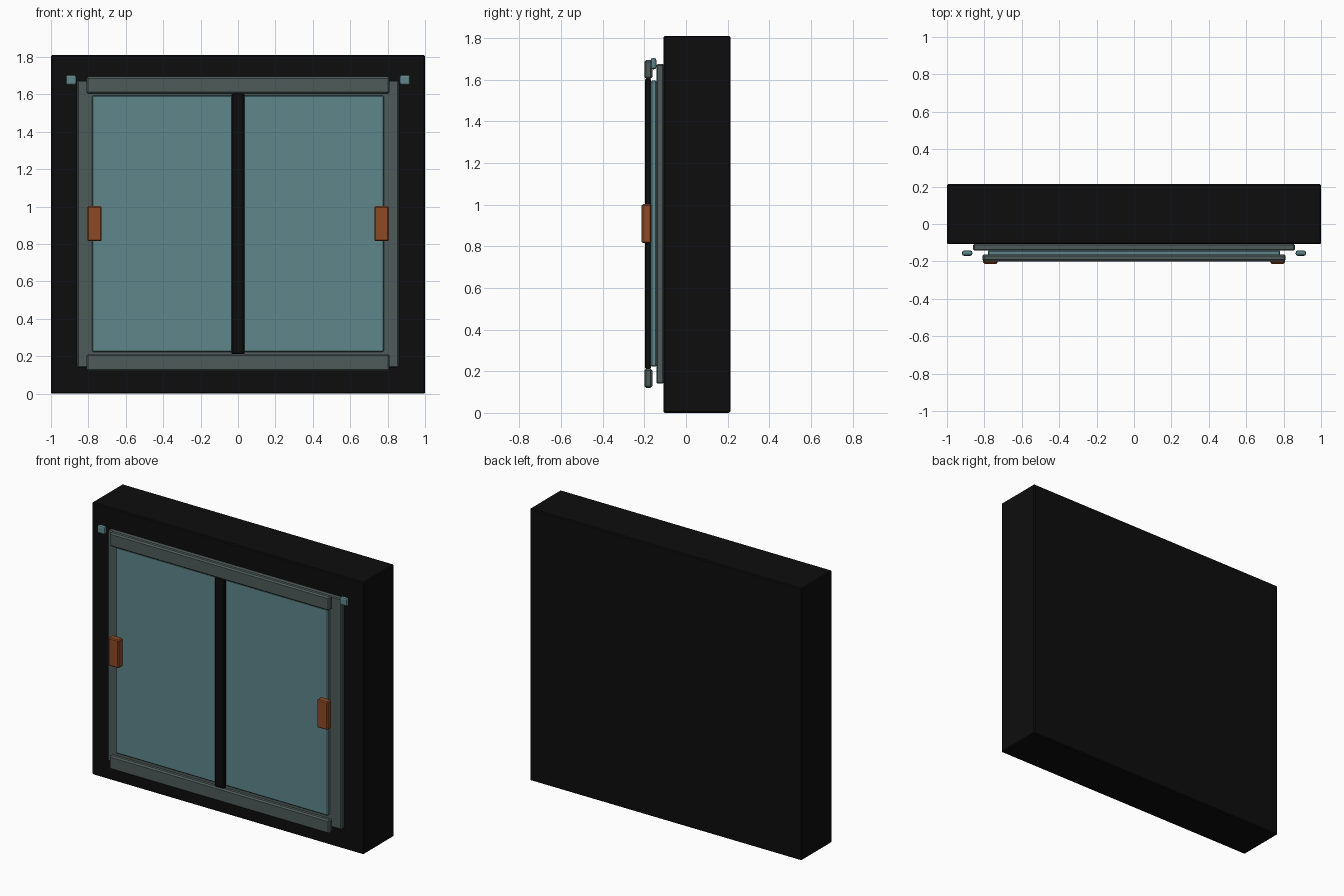
import bpy

if "Cube" in bpy.data.objects:
    bpy.data.objects.remove(bpy.data.objects["Cube"])


def material(name, rgb):
    m = bpy.data.materials.new(name)
    m.diffuse_color = (*rgb, 1)
    m.use_nodes = True
    m.node_tree.nodes["Principled BSDF"].inputs["Base Color"].default_value = m.diffuse_color
    return m


black = material("black", (0.004, 0.004, 0.004))
grey = material("slate grey", (0.078, 0.105, 0.102))
glass = material("teal glass", (0.112, 0.238, 0.255))
copper = material("copper", (0.275, 0.068, 0.018))


def box(name, x, y, z, mat, bevel=0.006, segments=1):
    """Bevelled box given by its (min, max) range on each axis."""
    bpy.ops.mesh.primitive_cube_add(
        size=1, location=[(a + b) / 2 for a, b in (x, y, z)])
    o = bpy.context.object
    o.name = name
    o.scale = [b - a for a, b in (x, y, z)]
    bpy.ops.object.transform_apply(location=False, rotation=False, scale=True)
    o.data.materials.append(mat)
    mod = o.modifiers.new("bevel", 'BEVEL')
    mod.width = bevel
    mod.segments = segments
    return o


# Cabinet body and the backing frame on its front
box("cabinet_body", (-1, 1), (-0.108, 0.213), (0, 1.81), black)
box("back_frame", (-0.86, 0.86), (-0.142, -0.106), (0.14, 1.675), grey)

# Glass pane and the centre divider
box("glass_pane", (-0.78, 0.78), (-0.17, -0.14), (0.222, 1.595), glass)
box("centre_divider", (-0.034, 0.034), (-0.197, -0.168), (0.21, 1.605), black)

# Upper and lower sliding rails
for name, z in (("lower_rail", 0.12), ("upper_rail", 1.603)):
    box(name, (-0.81, 0.81), (-0.2, -0.162), (z, z + 0.092), grey, 0.009)

# Handles and small corner lamps, mirrored left and right
for side, s in (("left", -1), ("right", 1)):
    hx, lx = 0.768 * s, 0.892 * s
    box(side + "_handle", (hx - 0.038, hx + 0.038), (-0.213, -0.168),
        (0.815, 1.002), copper, 0.006)
    box(side + "_corner_lamp", (lx - 0.028, lx + 0.028), (-0.17, -0.142),
        (1.65, 1.704), glass, 0.011, 2)
